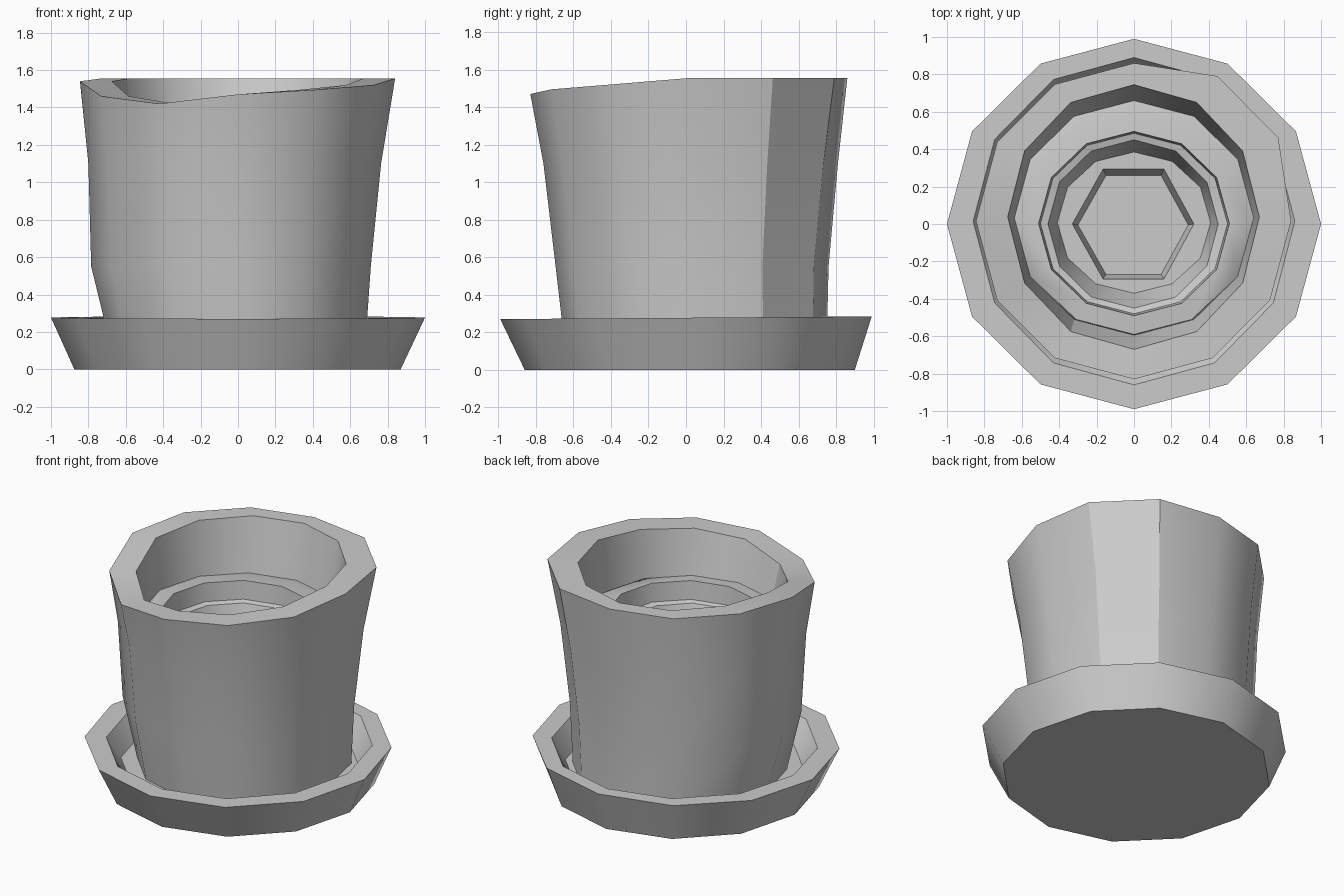
import bpy
import bmesh
from math import sin, cos, radians

if "Cube" in bpy.data.objects:
    bpy.data.objects.remove(bpy.data.objects["Cube"])

SIDES = 12


def ring(back, front, left, right, z, tilt=None, hexed=False, bulge=1.0):
    """Closed loop of points through four extents; z may vary per corner."""
    cy, ry = (back + front) / 2, (back - front) / 2
    pts = []
    for i in range(SIDES):
        a = radians(30 * i)
        k = cos(radians(30)) if hexed and i % 2 else 1.0
        if i in (1, 2):
            k *= bulge
        x = cos(a) * k
        x *= right if x > 0 else left
        pts.append((x, cy + ry * sin(a) * k, z + (tilt[i] if tilt else 0)))
    return pts


def loft(name, rings, cap_start, cap_end):
    bm = bmesh.new()
    loops = [[bm.verts.new(p) for p in r] for r in rings]
    for a, b in zip(loops, loops[1:]):
        for i in range(SIDES):
            j = (i + 1) % SIDES
            bm.faces.new((a[i], a[j], b[j], b[i]))
    if cap_start:
        bm.faces.new(loops[0][::-1])
    if cap_end:
        bm.faces.new(loops[-1])
    mesh = bpy.data.meshes.new(name)
    bm.to_mesh(mesh)
    bm.free()
    ob = bpy.data.objects.new(name, mesh)
    bpy.context.collection.objects.link(ob)
    bpy.ops.object.select_all(action='DESELECT')
    ob.select_set(True)
    bpy.context.view_layer.objects.active = ob
    bpy.ops.object.shade_smooth_by_angle(angle=radians(31))
    return ob


# Saucer: flared outside, thick rim, sunken floor
lip = [0.007 * (1 + sin(radians(30 * i))) for i in range(SIDES)]
loft("saucer", [
    ring(0.90, -0.86, 0.875, 0.87, 0),
    ring(0.99, -0.99, 1.0, 1.0, 0.27, lip),
    ring(0.89, -0.86, 0.86, 0.86, 0.27, lip),
    ring(0.80, -0.76, 0.77, 0.77, 0.13),
], True, True)

# Pot: uneven worn rim, tapered wall, terraced hollow
worn = [0, 0, 0, 0, 0, 0, -0.015, -0.095, -0.135, -0.085, -0.06, -0.035]
loft("pot", [
    ring(0.75, -0.645, 0.68, 0.68, 0.12, bulge=1.03),
    ring(0.76, -0.695, 0.785, 0.71, 0.55, bulge=1.03),
    ring(0.81, -0.76, 0.80, 0.765, 1.1, bulge=1.04),
    ring(0.86, -0.83, 0.845, 0.84, 1.555, worn, bulge=1.06),
    ring(0.745, -0.67, 0.675, 0.67, 1.555, worn),
    ring(0.66, -0.595, 0.64, 0.64, 1.18),
    ring(0.61, -0.59, 0.62, 0.62, 1.19),
    ring(0.495, -0.49, 0.51, 0.51, 1.20),
    ring(0.485, -0.48, 0.50, 0.50, 1.07),
    ring(0.45, -0.45, 0.46, 0.45, 1.06),
    ring(0.385, -0.37, 0.41, 0.41, 0.86),
    ring(0.34, -0.34, 0.33, 0.32, 0.86, hexed=True),
    ring(0.30, -0.31, 0.30, 0.29, 0.74, hexed=True),
], False, True)
